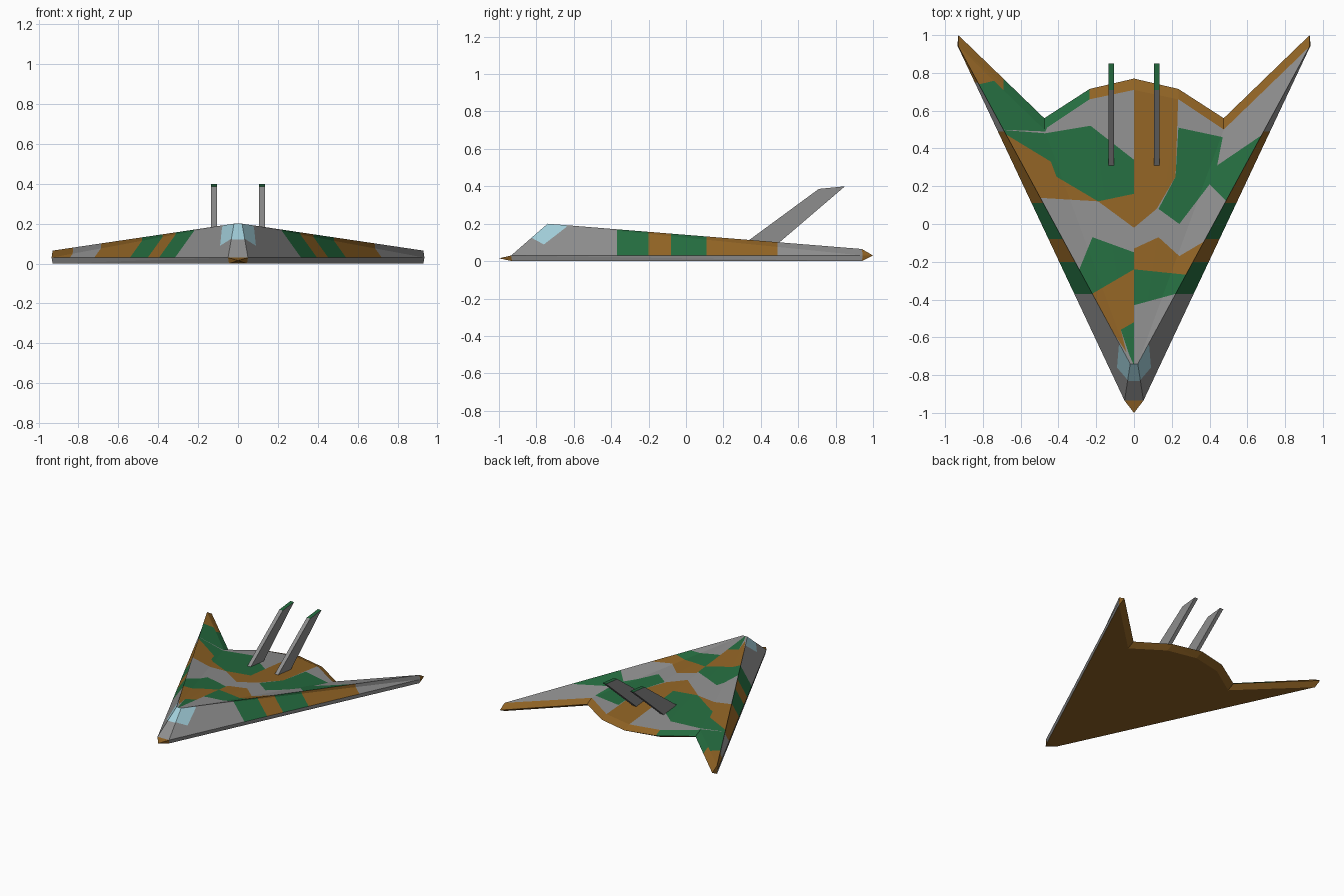
import bpy, bmesh
from mathutils import Vector

if "Cube" in bpy.data.objects:
    bpy.data.objects.remove(bpy.data.objects["Cube"])

# Paint colours: slot 0 grey, 1 ochre, 2 green, 3 glass
GREY, OCHRE, GREEN, GLASS = range(4)
mats = []
for name, col in (("grey_paint", (.27, .27, .27)), ("ochre_paint", (.28, .125, .018)),
                  ("green_paint", (.018, .15, .05)), ("canopy_glass", (.36, .62, .70))):
    m = bpy.data.materials.new(name)
    m.diffuse_color = (*col, 1)
    m.use_nodes = True
    m.node_tree.nodes["Principled BSDF"].inputs["Base Color"].default_value = m.diffuse_color
    mats.append(m)


def finish(bm, name):
    bmesh.ops.recalc_face_normals(bm, faces=bm.faces[:])
    me = bpy.data.meshes.new(name)
    bm.to_mesh(me)
    bm.free()
    for m in mats:
        me.materials.append(m)
    ob = bpy.data.objects.new(name, me)
    bpy.context.collection.objects.link(ob)
    return ob


def inside(p, poly):
    hit = False
    for (x1, y1), (x2, y2) in zip(poly, poly[1:] + poly[:1]):
        if (y1 > p.y) != (y2 > p.y) and p.x < (x2 - x1) * (p.y - y1) / (y2 - y1) + x1:
            hit = not hit
    return hit


# Fuselage: three stacked half outlines (nose, tip, tip end, notch, tail, tail centre)
bm = bmesh.new()
part = bm.faces.layers.int.new("part")
LOW, WALL, DECK, RIM = range(4)
bottom = [(.045, -.93, 0), (.93, .94, 0), (.93, .94, 0), (.475, .5, 0), (.235, .66, 0), (0, .71, 0)]
middle = [(.05, -.935, .03), (.935, .945, .03), (.93, 1, .03), (.475, .56, .03), (.235, .715, .03), (0, .77, .03)]
deck = [(.02, -.74, .2), (.93, .94, .065), (.93, .94, .065), (.475, .5, .058), (.235, .66, .055), (0, .71, .055)]
nose = (0, -1, .015)
verts = {}


def face(points, kind, colour):
    vs = []
    for p in points:
        v = verts.get(p) or verts.setdefault(p, bm.verts.new(p))
        if v not in vs:
            vs.append(v)
    f = bm.faces.new(vs)
    f[part], f.material_index = kind, colour


def flip(p, s):
    return (p[0] * s if p[0] else 0, p[1], p[2])


for s in (1, -1):
    b, m, d = ([flip(p, s) for p in ring] for ring in (bottom, middle, deck))
    for i in range(5):
        rear = i > 0
        face([b[i], b[i + 1], m[i + 1], m[i]], LOW, OCHRE if rear else GREY)
        face([m[i], m[i + 1], d[i + 1], d[i]], RIM if rear else WALL, OCHRE if rear else GREY)
    for i in (2, 3, 4):
        face([d[0], d[i], d[i + 1]], DECK, GREY)
        face([b[0], b[i], b[i + 1]], LOW, OCHRE)
    face([b[0], m[0], nose], LOW, OCHRE)
for ring, kind, colour in ((deck, DECK, GREY), (bottom, LOW, OCHRE)):
    face([ring[0], flip(ring[0], -1), ring[5]], kind, colour)
for ring in (bottom, middle):
    face([ring[0], flip(ring[0], -1), nose], LOW, OCHRE)
face([middle[0], flip(middle[0], -1), flip(deck[0], -1), deck[0]], WALL, GREY)
bmesh.ops.triangulate(bm, faces=bm.faces[:])


def paint(kind, colour, poly):
    """Cut a patch outline, seen from above, into one kind of face and colour it."""
    xs, ys = zip(*poly)

    def near(f):
        fx = [v.co.x for v in f.verts]
        fy = [v.co.y for v in f.verts]
        return (f[part] == kind and max(fx) > min(xs) and min(fx) < max(xs)
                and max(fy) > min(ys) and min(fy) < max(ys))
    for a, c in zip(poly, poly[1:] + poly[:1]):
        fs = [f for f in bm.faces if near(f)]
        geom = list({e for f in fs for e in f.edges}) + list({v for f in fs for v in f.verts}) + fs
        bmesh.ops.bisect_plane(bm, geom=geom, dist=1e-5, plane_co=(*a, 0),
                               plane_no=Vector((c[1] - a[1], a[0] - c[0], 0)).normalized())
    for f in bm.faces:
        if f[part] == kind and inside(f.calc_center_median(), poly):
            f.material_index = colour


# Deck camouflage, left half
left_patches = [
    (OCHRE, [(-.97, 1), (-.69, .76), (-.82, .73)]),
    (GREEN, [(-.86, .73), (-.69, .77), (-.45, .53), (-.47, .49), (-.71, .5)]),
    (OCHRE, [(-.72, .5), (-.44, .33), (-.41, .25), (-.19, .12), (-.52, .14)]),
    (OCHRE, [(-.19, .12), (0, .16), (0, -.02)]),
    (GREEN, [(-.72, .5), (-.47, .48), (-.23, .52), (0, .34), (0, .16), (-.19, .12), (-.41, .25), (-.44, .33)]),
    (GREEN, [(-.22, -.07), (0, -.15), (0, -.24), (-.24, -.38), (-.33, -.34)]),
    (OCHRE, [(-.24, -.38), (0, -.24), (0, -.52), (-.07, -.56), (-.04, -.68)]),
    (GREEN, [(-.07, -.56), (0, -.52), (0, -.75), (-.03, -.68)]),
]
# Deck camouflage, right half
right_patches = [
    (OCHRE, [(0, .75), (.235, .7), (.22, .25), (.12, .08), (0, -.02)]),
    (GREEN, [(.235, .51), (.47, .46), (.44, .31), (.72, .5), (.5, .11), (.4, .21),
             (.24, 0), (.13, .08), (.22, .25)]),
    (OCHRE, [(0, -.13), (.13, -.07), (.24, -.17), (.46, -.04), (.4, -.2), (.29, -.27), (0, -.24)]),
    (GREEN, [(0, -.24), (.29, -.27), (.4, -.2), (.32, -.36), (.22, -.37), (0, -.43)]),
]
for colour, poly in left_patches + right_patches:
    paint(DECK, colour, poly)
# Green stretch of the left trailing edge
paint(RIM, GREEN, [(-.69, .4), (-.235, .4), (-.235, .8), (-.69, .8)])
# Side wall stripes and canopy glass
for s in (1, -1):
    stripes = [(GREEN, -.37, -.2), (OCHRE, -.2, -.08), (GREEN, -.08, .11), (OCHRE, .11, .49)]
    if s < 0:
        stripes.append((OCHRE, .75, .96))
    for colour, y0, y1 in stripes:
        paint(WALL, colour, [(0, y0), (s, y0), (s, y1), (0, y1)])
    paint(WALL, GLASS, [(0, -.83), (s * .03, -.83), (s * .09, -.76), (s * .08, -.64), (0, -.64)])
bmesh.ops.dissolve_limit(bm, angle_limit=.005, verts=bm.verts[:], edges=bm.edges[:], delimit={'MATERIAL'})
finish(bm, "fuselage")

# Swept tail fins with green caps
for s, name in ((1, "right_fin"), (-1, "left_fin")):
    bm = bmesh.new()
    profile = [(.27, .063), (.45, .058), (.85, .4), (.71, .386)]
    base = bm.faces.new([bm.verts.new((s * .12 - .015, y, z)) for y, z in profile])
    new = bmesh.ops.extrude_face_region(bm, geom=[base])["geom"]
    bmesh.ops.translate(bm, vec=(.03, 0, 0), verts=[v for v in new if isinstance(v, bmesh.types.BMVert)])
    max(bm.faces, key=lambda f: f.calc_center_median().z).material_index = GREEN
    finish(bm, name)
